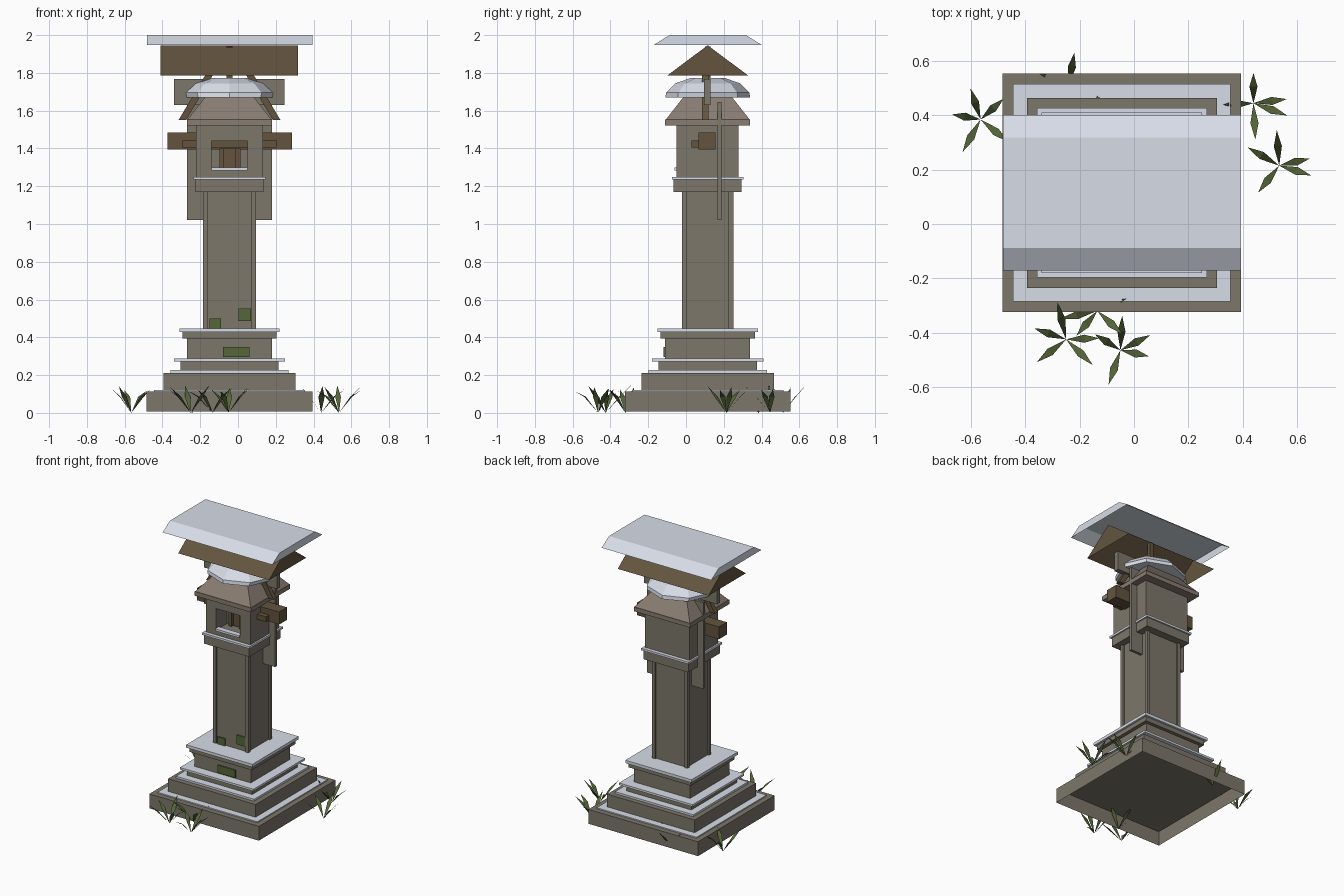
import bpy, bmesh, math, random
from mathutils import Vector

if "Cube" in bpy.data.objects:
    bpy.data.objects.remove(bpy.data.objects["Cube"])

random.seed(4)
CX, CY = -0.045, 0.115   # tower axis


def material(name, rgb):
    m = bpy.data.materials.new(name)
    m.diffuse_color = (*rgb, 1)
    m.use_nodes = True
    m.node_tree.nodes["Principled BSDF"].inputs["Base Color"].default_value = m.diffuse_color
    return m


STONE = material("grey_stone", (0.205, 0.184, 0.147))
TILE = material("brown_stone", (0.25, 0.205, 0.168))
SNOW = material("snow", (0.68, 0.72, 0.80))
WOOD = material("wood", (0.125, 0.088, 0.048))
GREEN = material("leaf_green", (0.09, 0.133, 0.04))


def make(name, verts, faces, mat, recalc=True):
    bm = bmesh.new()
    vs = [bm.verts.new(v) for v in verts]
    for f in faces:
        bm.faces.new([vs[i] for i in f])
    if recalc:
        bmesh.ops.recalc_face_normals(bm, faces=bm.faces)
    me = bpy.data.meshes.new(name)
    bm.to_mesh(me)
    bm.free()
    me.materials.append(mat)
    ob = bpy.data.objects.new(name, me)
    bpy.context.collection.objects.link(ob)
    return ob


def loft(name, rings, mat, bottom=True):
    """Join rings of equal point count, capping the ends."""
    n = len(rings[0])
    verts = [p for r in rings for p in r]
    faces = [(k * n + i, k * n + (i + 1) % n, (k + 1) * n + (i + 1) % n, (k + 1) * n + i)
             for k in range(len(rings) - 1) for i in range(n)]
    faces.append(tuple(range(len(verts) - n, len(verts))))
    if bottom:
        faces.append(tuple(reversed(range(n))))
    return make(name, verts, faces, mat)


def rect(x0, x1, y0, y1, z):
    return [(x0, y0, z), (x1, y0, z), (x1, y1, z), (x0, y1, z)]


def box(name, x0, x1, y0, y1, z0, z1, mat, bottom=True):
    return loft(name, [rect(x0, x1, y0, y1, z0), rect(x0, x1, y0, y1, z1)], mat, bottom)


def tier(name, half, z0, z1, mat, half_y=None, bottom=True):
    hy = half_y or half
    return box(name, CX - half, CX + half, CY - hy, CY + hy, z0, z1, mat, bottom)


def centred(half, z):
    return rect(CX - half, CX + half, CY - half, CY + half, z)


# Stepped plinth with snow on the ledges; the lowest step is hollow below
tier("base_step", 0.4385, 0.008, 0.112, STONE, bottom=False)
tier("base_snow", 0.40, 0.112, 0.12, SNOW)
tier("second_step", 0.35, 0.113, 0.212, STONE)
tier("second_snow", 0.313, 0.212, 0.226, SNOW)
tier("third_step", 0.26, 0.226, 0.272, STONE)
tier("third_snow", 0.295, 0.272, 0.287, SNOW)
tier("fourth_step", 0.225, 0.287, 0.395, STONE)
tier("fourth_cornice", 0.25, 0.395, 0.427, STONE)
tier("fourth_snow", 0.265, 0.427, 0.448, SNOW)

# Shaft with corner posts
tier("shaft", 0.13, 0.448, 1.17, STONE, 0.125)
for sx in (-1, 1):
    for sy in (-1, 1):
        px, py = CX + sx * 0.129, CY + sy * 0.123
        box("corner_post", px - 0.0125, px + 0.0125, py - 0.0125, py + 0.0125, 0.448, 1.17, STONE)

# Moss patches
box("moss_patch", 0.003, 0.07, -0.022, -0.013, 0.487, 0.553, GREEN)
box("moss_patch", -0.15, -0.09, -0.022, -0.013, 0.448, 0.5, GREEN)
box("moss_patch", -0.08, 0.06, -0.119, -0.109, 0.295, 0.35, GREEN)

# Upper chamber with a window recess
tier("chamber_ledge", 0.18, 1.17, 1.235, STONE)
tier("chamber_ledge_snow", 0.19, 1.235, 1.25, SNOW)
chamber = tier("chamber", 0.178, 1.25, 1.522, STONE, 0.164)
cutter = box("window_cutter", -0.14, 0.05, -0.1, 0.075, 1.285, 1.44, STONE)
cutter.hide_render = True
cutter.hide_viewport = True
cut = chamber.modifiers.new("window", 'BOOLEAN')
cut.operation = 'DIFFERENCE'
cut.solver = 'EXACT'
cut.object = cutter
box("window_sill_snow", -0.14, 0.05, -0.06, -0.02, 1.283, 1.298, SNOW)
box("window_panel", -0.085, 0.0, 0.05, 0.07, 1.298, 1.40, WOOD)
for x in (-0.085, 0.0):
    box("window_post", x - 0.012, x + 0.012, 0.03, 0.055, 1.298, 1.40, WOOD)

# Cross beams and thin stone slabs through the tower
box("main_beam", -0.372, 0.285, 0.065, 0.155, 1.395, 1.485, WOOD)
box("front_beam", -0.293, 0.203, 0.03, 0.066, 1.405, 1.442, WOOD)
box("long_slab", -0.27, 0.18, 0.167, 0.187, 1.02, 1.645, STONE)
box("upper_slab", -0.34, 0.247, 0.095, 0.13, 1.63, 1.767, STONE)

# Hipped stone roof and its faceted snow cap
tier("eaves", 0.225, 1.522, 1.553, TILE)
loft("hip_roof", [centred(0.222, 1.553), centred(0.13, 1.67), centred(0.075, 1.738)], TILE)


def octagon(rx, ry, z):
    return [(CX + rx * math.cos(a), CY + ry * math.sin(a), z)
            for a in (math.tau * i / 8 for i in range(8))]


loft("snow_cap", [octagon(0.235, 0.225, 1.67), octagon(0.24, 0.22, 1.695),
                  octagon(0.185, 0.17, 1.745), octagon(0.10, 0.09, 1.773)], SNOW)

# Slanted struts and king post under the wooden roof
for s in (-1, 1):
    rings = []
    for off, z in ((0.25, 1.55), (0.11, 1.785)):
        x = CX + s * off
        rings.append(rect(x - 0.02, x + 0.02, 0.085, 0.118, z))
    loft("roof_strut", rings, WOOD)
box("king_post", CX - 0.015, CX + 0.015, 0.10, 0.13, 1.74, 1.94, WOOD)


def gable(name, x0, x1, profile, mat):
    """Sweep a y-z profile along x, leaving the underside open."""
    n = len(profile)
    verts = [(x, y, z) for x in (x0, x1) for y, z in profile]
    faces = [(i, i + 1, n + i + 1, n + i) for i in range(n - 1)]
    faces += [tuple(range(n)), tuple(range(n, 2 * n))]
    return make(name, verts, faces, mat)


gable("wooden_roof", -0.41, 0.317, [(-0.098, 1.787), (0.115, 1.946), (0.328, 1.787)], WOOD)
gable("roof_snow", -0.483, 0.394,
      [(-0.172, 1.947), (-0.088, 2.0), (0.318, 2.0), (0.402, 1.947)], SNOW)

# Grass clumps: (x, y, blade headings in degrees)
CLUMPS = [
    (-0.565, 0.385, (42, 108, 170, 241, 321)),
    (0.44, 0.445, (7, 90, 183, 273, 340)),
    (0.535, 0.215, (13, 94, 150, 232, 343)),
    (-0.25, -0.425, (2, 103, 161, 218, 316)),
    (-0.05, -0.465, (27, 87, 148, 251, 348)),
    (-0.135, -0.32, (23, 100, 192, 230, 317)),
    (-0.24, 0.515, (80, 160, 230, 300, 335)),
]
for cx, cy, headings in CLUMPS:
    verts, faces = [], []
    for deg in headings:
        a = math.radians(deg)
        out = Vector((math.cos(a), math.sin(a), 0))
        side = Vector((-out.y, out.x, 0)) * 0.015
        root = Vector((cx, cy, 0))
        reach = random.uniform(0.105, 0.14)
        mid = root + out * reach * 0.55 + Vector((0, 0, 0.085))
        tip = root + out * reach + Vector((0, 0, random.uniform(0.115, 0.15)))
        k = len(verts)
        verts += [root, mid - side, mid + side, tip]
        faces += [(k, k + 1, k + 2), (k + 1, k + 3, k + 2)]
    make("grass_clump", verts, faces, GREEN, recalc=False)
